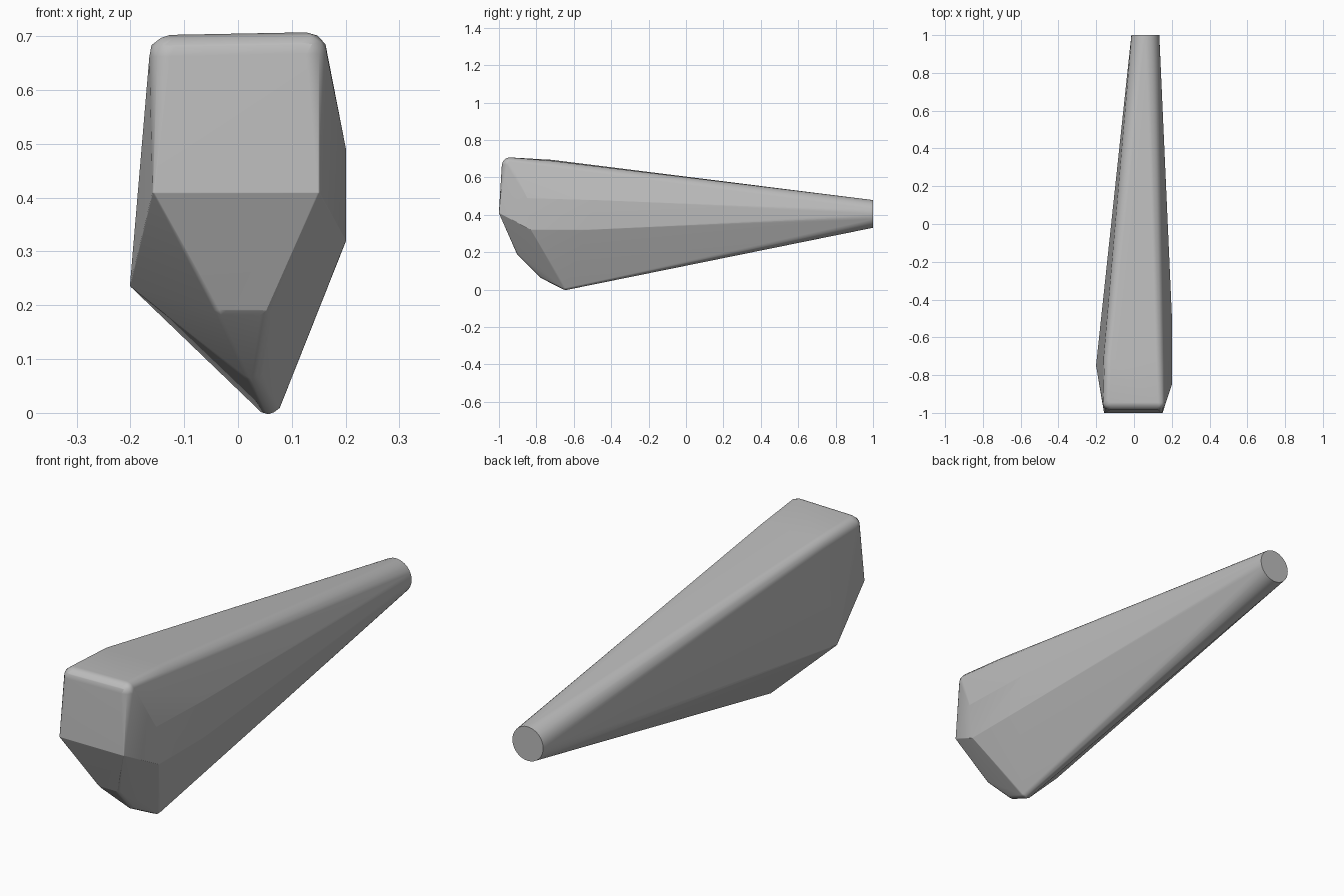
import bpy, bmesh, math
from mathutils import Vector

cube = bpy.data.objects.get("Cube")
if cube:
    bpy.data.objects.remove(cube, do_unlink=True)


def make_material(name, colour):
    material = bpy.data.materials.new(name)
    material.use_nodes = True
    material.diffuse_color = colour
    material.node_tree.nodes["Principled BSDF"].inputs["Base Color"].default_value = colour
    return material


def add_rounded_corner(mesh, corner, radius, core):
    """Put a small ball just inside a corner, so that the hull is rounded there."""
    corner = Vector(corner)
    centre = corner + (core - corner).normalized() * radius
    ball = bmesh.ops.create_icosphere(mesh, subdivisions=2, radius=radius)
    bmesh.ops.translate(mesh, verts=ball["verts"], vec=centre)


# Soft corners of the upper block
upper_corners = [
    (-.14, -.97, .69), (.14, -.97, .695), (-.14, -.72, .69), (.135, -.72, .685),
]
# Crisp corners of the front ridge and the two flanks
crisp_corners = [
    (-.157, -1, .41), (.15, -1, .41), (0, -1, .415),
    (-.2, -.75, .235),
    (.2, -.85, .49), (.2, -.5, .48), (.2, -.83, .32), (.2, -.52, .32),
]
# Gently rounded chin and keel
keel_corners = [
    (-.03, -.9, .185), (.05, -.9, .185), (.03, -.77, .06), (.06, -.64, -.002),
]
# Slight crown on the front and top faces
crown_points = [(.01, -.987, .57), (.03, -.92, .702)]

core = Vector((0, -.7, .4))
mesh = bmesh.new()
for corners, radius in ((upper_corners, .04), (crisp_corners, .004), (keel_corners, .025)):
    for corner in corners:
        add_rounded_corner(mesh, corner, radius, core)
for point in crown_points:
    mesh.verts.new(point)

# Round flat tail end
tail_centre = Vector((.06, 1, .405))
tail_radius = .074
segments = 32
for step in range(segments):
    angle = math.tau * step / segments
    mesh.verts.new(tail_centre + tail_radius * Vector((math.cos(angle), 0, math.sin(angle))))

# Wrap everything in one tapering convex skin
hull = bmesh.ops.convex_hull(mesh, input=mesh.verts[:])
spare = {v for v in hull["geom_interior"] + hull["geom_unused"] if isinstance(v, bmesh.types.BMVert)}
bmesh.ops.delete(mesh, geom=list(spare), context="VERTS")
loose = [v for v in mesh.verts if not v.link_faces]
bmesh.ops.delete(mesh, geom=loose, context="VERTS")
bmesh.ops.dissolve_limit(mesh, angle_limit=math.radians(.5), verts=mesh.verts[:], edges=mesh.edges[:])
bmesh.ops.recalc_face_normals(mesh, faces=mesh.faces[:])

data = bpy.data.meshes.new("tapered_body")
mesh.to_mesh(data)
mesh.free()
body = bpy.data.objects.new("tapered_body", data)
bpy.context.collection.objects.link(body)
data.materials.append(make_material("plain grey", (.5, .5, .5, 1)))

# Smooth shading with crisp ridges
bpy.ops.object.select_all(action="DESELECT")
body.select_set(True)
bpy.context.view_layer.objects.active = body
bpy.ops.object.shade_smooth_by_angle(angle=math.radians(30))
weighted = body.modifiers.new("even_shading", "WEIGHTED_NORMAL")
weighted.keep_sharp = True
